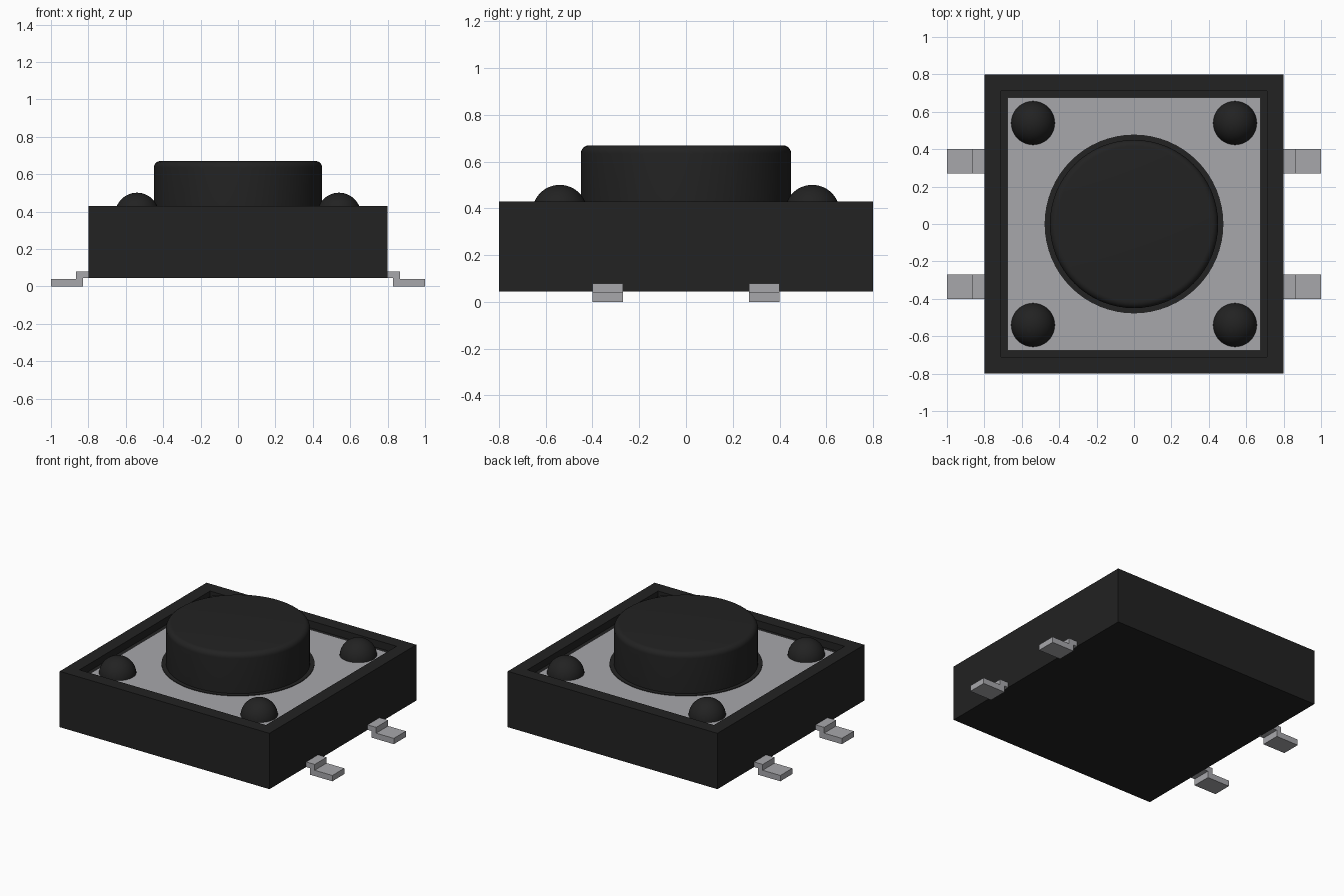
import bpy, bmesh, math
from mathutils import Matrix

cube = bpy.data.objects.get("Cube")
if cube:
    bpy.data.objects.remove(cube, do_unlink=True)


def make_material(name, rgb):
    mat = bpy.data.materials.new(name)
    mat.use_nodes = True
    color = (*rgb, 1)
    mat.diffuse_color = color
    mat.node_tree.nodes["Principled BSDF"].inputs["Base Color"].default_value = color
    return mat


black = make_material("black plastic", (0.016, 0.016, 0.016))
metal = make_material("grey metal", (0.39, 0.39, 0.41))


def add_object(name, bm, mat, smooth=False):
    bmesh.ops.recalc_face_normals(bm, faces=bm.faces)
    mesh = bpy.data.meshes.new(name)
    bm.to_mesh(mesh)
    bm.free()
    mesh.materials.append(mat)
    obj = bpy.data.objects.new(name, mesh)
    bpy.context.collection.objects.link(obj)
    if smooth:
        bpy.ops.object.select_all(action='DESELECT')
        obj.select_set(True)
        bpy.context.view_layer.objects.active = obj
        bpy.ops.object.shade_smooth_by_angle(angle=math.radians(35))
    return obj


def box(x, y, z0, z1):
    bm = bmesh.new()
    bmesh.ops.create_cube(bm, size=1)
    bmesh.ops.scale(bm, vec=(2 * x, 2 * y, z1 - z0), verts=bm.verts)
    bmesh.ops.translate(bm, vec=(0, 0, (z0 + z1) / 2), verts=bm.verts)
    return bm


def lathe(profile, steps=64):
    bm = bmesh.new()
    verts = [bm.verts.new((r, 0, z)) for r, z in profile]
    edges = [bm.edges.new(pair) for pair in zip(verts, verts[1:])]
    bmesh.ops.spin(bm, geom=verts + edges, axis=(0, 0, 1), cent=(0, 0, 0),
                   angle=math.tau, steps=steps)
    bmesh.ops.remove_doubles(bm, verts=bm.verts, dist=0.0001)
    return bm


BASE, RIM, PLATE = 0.045, 0.43, 0.39

# Housing with a shallow square recess in its top
bm = box(0.8, 0.8, BASE, RIM)
top = max(bm.faces, key=lambda f: f.calc_center_median().z)
bmesh.ops.inset_region(bm, faces=[top], thickness=0.125)
floor = bmesh.ops.extrude_face_region(bm, geom=[top])["geom"]
bmesh.ops.translate(bm, vec=(0, 0, PLATE - 0.01 - RIM),
                    verts=[v for v in floor if isinstance(v, bmesh.types.BMVert)])
bmesh.ops.delete(bm, geom=[top], context='FACES_ONLY')
add_object("housing", bm, black)

# Metal cover plate
add_object("cover_plate", box(0.675, 0.675, PLATE - 0.008, PLATE), metal)

# Dark clearance ring around the button
add_object("button_ring", lathe([(0, PLATE), (0.478, PLATE), (0.478, PLATE + 0.004),
                                 (0, PLATE + 0.004)]), black)

# Round button with a filleted top edge
fillet = 0.035
arc = [(0.45 - fillet + fillet * math.cos(a), 0.67 - fillet + fillet * math.sin(a))
       for a in (math.pi / 2 * i / 6 for i in range(7))]
add_object("button", lathe([(0, PLATE), (0.45, PLATE)] + arc + [(0, 0.67)]), black, True)

# Corner rivet domes
radius = 0.117
dome = [(radius * math.cos(a), PLATE - 0.006 + radius * math.sin(a))
        for a in (math.pi / 2 * i / 12 for i in range(13))]
for sx, side in ((1, "left"), (-1, "right")):
    for sy, end in ((1, "back"), (-1, "front")):
        bm = lathe(dome, 40)
        bmesh.ops.translate(bm, vec=(0.54 * sx, 0.54 * sy, 0), verts=bm.verts)
        add_object(f"rivet_{end}_{side}", bm, black, True)

# Stepped solder leads
step = [(0.79, BASE), (0.83, BASE), (0.83, 0), (1, 0), (1, 0.04),
        (0.865, 0.04), (0.865, 0.08), (0.79, 0.08)]
for sx, side in ((1, "left"), (-1, "right")):
    for sy, end in ((1, "back"), (-1, "front")):
        bm = bmesh.new()
        face = bm.faces.new([bm.verts.new((x, 0.27, z)) for x, z in step])
        side_cap = bmesh.ops.extrude_face_region(bm, geom=[face])["geom"]
        bmesh.ops.translate(bm, vec=(0, 0.13, 0),
                            verts=[v for v in side_cap if isinstance(v, bmesh.types.BMVert)])
        bmesh.ops.transform(bm, matrix=Matrix.Diagonal((sx, sy, 1, 1)), verts=bm.verts)
        add_object(f"lead_{end}_{side}", bm, metal)
